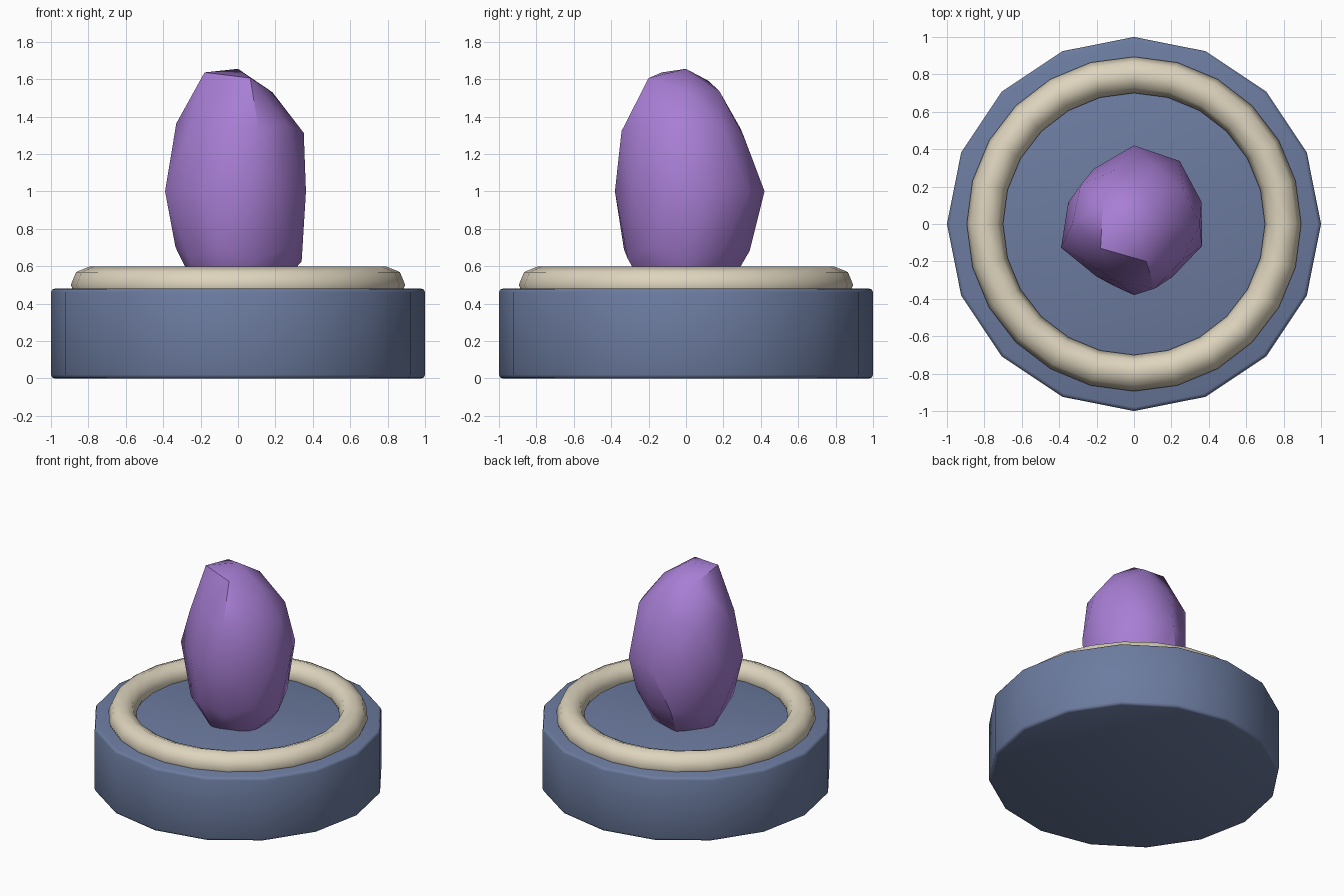
import bpy, bmesh, math

if "Cube" in bpy.data.objects:
    bpy.data.objects.remove(bpy.data.objects["Cube"], do_unlink=True)


def material(name, rgb):
    mat = bpy.data.materials.new(name)
    mat.use_nodes = True
    mat.diffuse_color = (*rgb, 1)
    mat.node_tree.nodes["Principled BSDF"].inputs["Base Color"].default_value = (*rgb, 1)
    return mat


def finish(obj, name, mat, angle):
    obj.name = obj.data.name = name
    obj.data.materials.clear()
    obj.data.materials.append(mat)
    bpy.ops.object.select_all(action="DESELECT")
    obj.select_set(True)
    bpy.context.view_layer.objects.active = obj
    bpy.ops.object.shade_smooth_by_angle(angle=math.radians(angle))


slate = material("slate blue", (0.15, 0.20, 0.35))
cream = material("cream", (0.73, 0.66, 0.51))
violet = material("violet", (0.39, 0.21, 0.66))

# Sixteen-sided plinth with softened rims
bpy.ops.mesh.primitive_cylinder_add(vertices=16, radius=1, depth=0.48, location=(0, 0, 0.24))
base = bpy.context.object
bm = bmesh.new()
bm.from_mesh(base.data)
rims = [e for e in bm.edges if abs(e.verts[0].co.z - e.verts[1].co.z) < 0.01]
bmesh.ops.bevel(bm, geom=rims, offset=0.02, segments=2, profile=0.5, affect="EDGES")
bm.to_mesh(base.data)
bm.free()
finish(base, "base", slate, 50)

# Ring half sunk into the plinth
bpy.ops.mesh.primitive_torus_add(major_segments=24, minor_segments=8, major_radius=0.797,
                                 minor_radius=0.097, location=(0, 0, 0.5))
finish(bpy.context.object, "ring", cream, 60)

# Irregular gem: each level of a stretched icosphere gets its own radii, counterclockwise
LEVELS = {
    1.0: [0.368],
    0.851: [0.35, 0.355, 0.39, 0.42, 0.4],
    0.526: [0.38, 0.36, 0.388, 0.375, 0.38],
    0.447: [0.393, 0.365, 0.395, 0.37, 0.405],
    0.0: [0.38, 0.416, 0.42, 0.365, 0.37, 0.41, 0.345, 0.38, 0.35, 0.382],
    -0.447: [0.38, 0.4, 0.374, 0.39, 0.38],
    -0.526: [0.4, 0.36, 0.38, 0.38, 0.385],
    -0.851: [0.38] * 5,
    -1.0: [0.38],
}
bm = bmesh.new()
bmesh.ops.create_icosphere(bm, subdivisions=2, radius=1)
for v in bm.verts:
    radii = LEVELS[min(LEVELS, key=lambda z: abs(z - v.co.z))]
    turn = (math.atan2(v.co.y, v.co.x) / math.tau + 0.001) % 1
    v.co *= radii[int(turn * len(radii)) % len(radii)]
    v.co.z = 1 + 1.78 * v.co.z
mesh = bpy.data.meshes.new("gem")
bm.to_mesh(mesh)
bm.free()
gem = bpy.data.objects.new("gem", mesh)
bpy.context.collection.objects.link(gem)
finish(gem, "gem", violet, 40)
